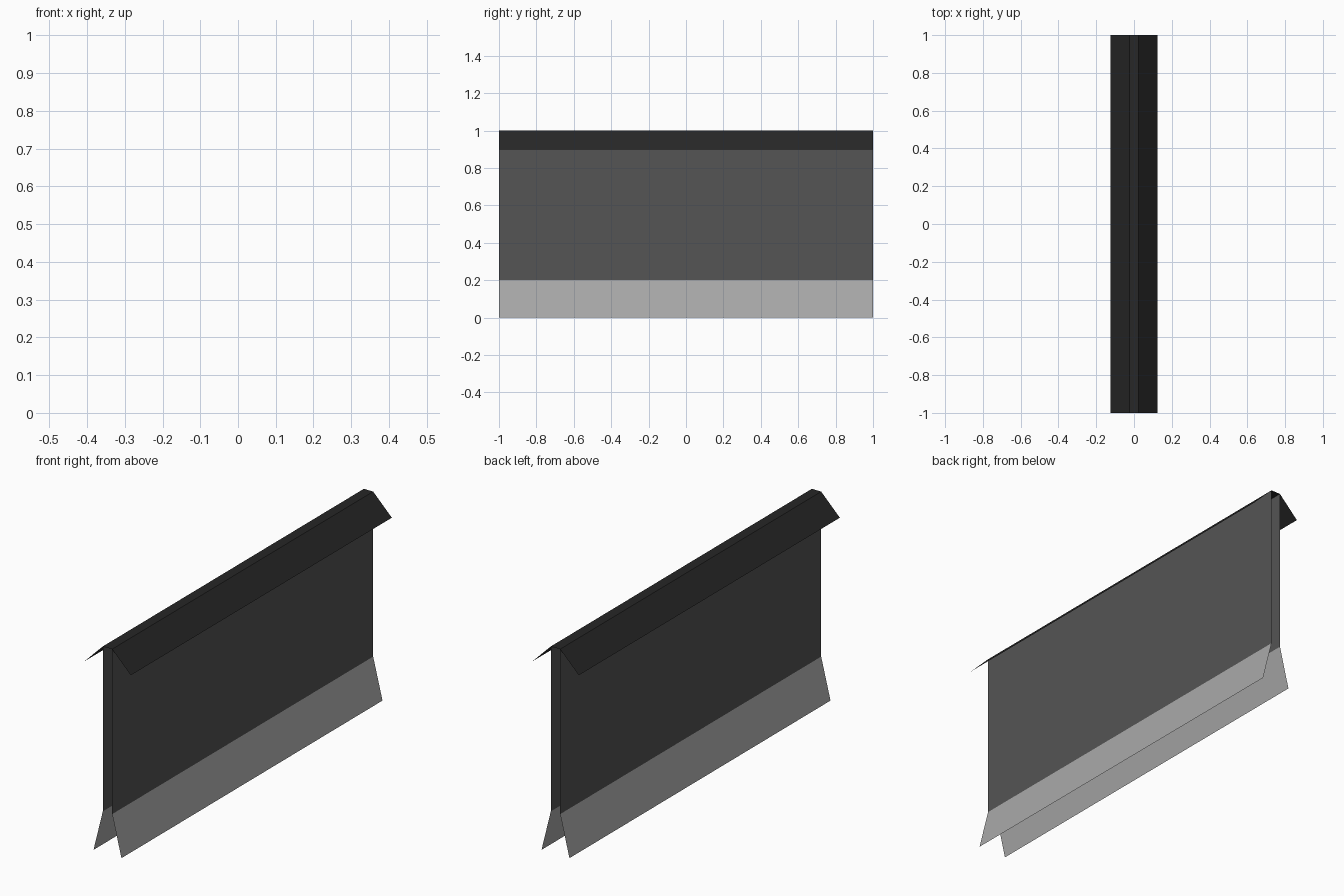
import bpy

if "Cube" in bpy.data.objects:
    bpy.data.objects.remove(bpy.data.objects["Cube"])


def material(name, value):
    mat = bpy.data.materials.new(name)
    mat.diffuse_color = (value, value, value, 1)
    mat.use_nodes = True
    mat.node_tree.nodes["Principled BSDF"].inputs["Base Color"].default_value = mat.diffuse_color
    return mat


def sheet(name, profile, mat, mirror=False):
    """Extrude an open (x, z) profile along y into a thin sheet."""
    verts = [(x, y, z) for x, z in profile for y in (-1, 1)]
    faces = [(2 * i, 2 * i + 1, 2 * i + 3, 2 * i + 2)
             for i in range(len(profile) - 1)]
    mesh = bpy.data.meshes.new(name)
    mesh.from_pydata(verts, [], faces)
    mesh.materials.append(mat)
    obj = bpy.data.objects.new(name, mesh)
    bpy.context.collection.objects.link(obj)
    if mirror:
        obj.modifiers.new("Mirror", 'MIRROR').use_axis[0] = True
    return obj


# Flat ridge with two sloping eaves
sheet("roof_cap", [(0.125, 0.9), (0.025, 1), (-0.025, 1), (-0.125, 0.9)],
      material("dark_roof", 0.02))

# Pair of upright wall panels, open at the ends
sheet("wall_panels", [(0.025, 0.2), (0.025, 1)],
      material("wall_grey", 0.09), mirror=True)

# Flared skirts at the foot of each wall
sheet("base_skirts", [(0.075, 0), (0.025, 0.2)],
      material("skirt_grey", 0.4), mirror=True)
